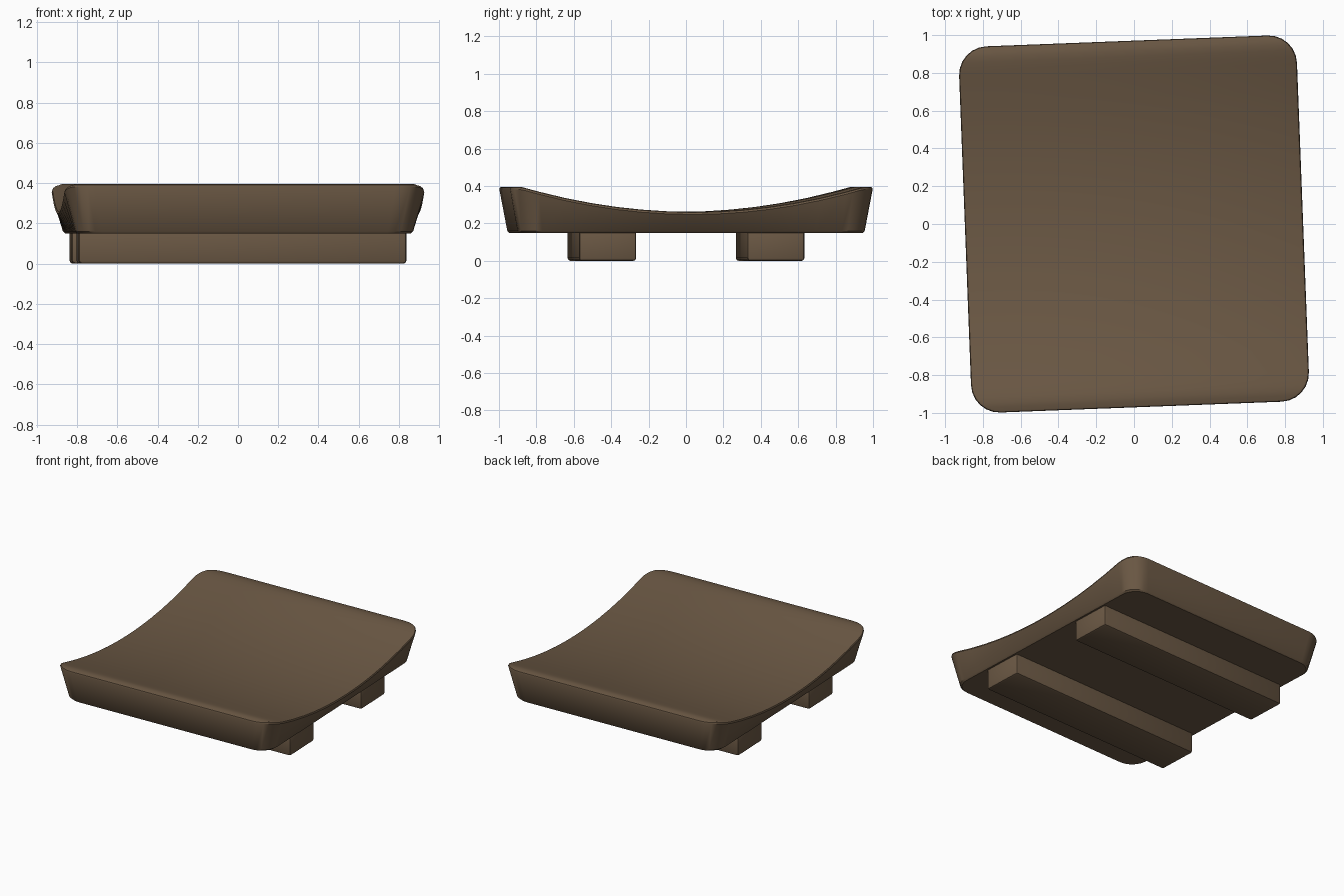
import bpy, bmesh, math

if "Cube" in bpy.data.objects:
    bpy.data.objects.remove(bpy.data.objects["Cube"])

TURN = math.radians(2.2)   # the whole tray is turned slightly

wood = bpy.data.materials.new("brown wood")
wood.diffuse_color = (0.147, 0.098, 0.058, 1)
wood.use_nodes = True
wood.node_tree.nodes["Principled BSDF"].inputs["Base Color"].default_value = wood.diffuse_color


def dish(y):
    # curved height of the upper surface
    return min(0.262 + 0.16 * y * y, 0.396)


def outline(hx, hy, r, seg=6):
    # right half of a rounded rectangle, from front to back
    cy = hy - r
    pts = []
    for i in range(seg + 1):
        a = -math.pi / 2 + math.pi / 2 * i / seg
        pts.append((hx - r + r * math.cos(a), -cy + r * math.sin(a)))
    pts += [(hx, -cy + 2 * cy * i / 12) for i in range(1, 12)]
    pts += [(x, -y) for x, y in reversed(pts[:seg + 1])]
    return pts


def finish(ob, angle):
    ob.data.materials.append(wood)
    ob.rotation_euler.z = TURN
    bpy.ops.object.select_all(action='DESELECT')
    ob.select_set(True)
    bpy.context.view_layer.objects.active = ob
    bpy.ops.object.shade_smooth_by_angle(angle=math.radians(angle))


# curved tray: stacked rings (inset amount, height rule)
bm = bmesh.new()
rings = []
levels = [(0.067, lambda y: 0.15), (0.055, lambda y: 0.16),
          (0.0, lambda y: dish(y) - 0.014), (0.004, lambda y: dish(y) - 0.004),
          (0.014, dish)]
for inset, height in levels:
    half = outline(0.895 - inset, 0.970 - inset * 0.75, 0.15 - inset * 0.4)
    right = [bm.verts.new((x, y, height(y))) for x, y in half]
    left = [bm.verts.new((-x, y, height(y))) for x, y in half]
    rings.append((right, left))
loops = [r + l[::-1] for r, l in rings]
n = len(loops[0])
for a, b in zip(loops, loops[1:]):
    for i in range(n):
        j = (i + 1) % n
        bm.faces.new((a[i], a[j], b[j], b[i]))
# upper surface in strips, flat underside
right, left = rings[-1]
for i in range(len(right) - 1):
    bm.faces.new((left[i], right[i], right[i + 1], left[i + 1]))
bm.faces.new(loops[0][::-1])
bmesh.ops.recalc_face_normals(bm, faces=bm.faces)
me = bpy.data.meshes.new("tray")
bm.to_mesh(me)
bm.free()
tray = bpy.data.objects.new("tray", me)
bpy.context.collection.objects.link(tray)
finish(tray, 35)

# two bevelled feet across the underside
for name, y in (("front_foot", -0.45), ("back_foot", 0.45)):
    bpy.ops.mesh.primitive_cube_add(
        size=1, location=(-y * math.sin(TURN), y * math.cos(TURN), 0.085))
    foot = bpy.context.object
    foot.name = name
    bm = bmesh.new()
    bm.from_mesh(foot.data)
    bmesh.ops.scale(bm, vec=(1.63, 0.306, 0.17), verts=bm.verts)
    bmesh.ops.bevel(bm, geom=bm.edges[:], offset=0.015, segments=2,
                    profile=0.5, affect='EDGES')
    bm.to_mesh(foot.data)
    bm.free()
    finish(foot, 30)
